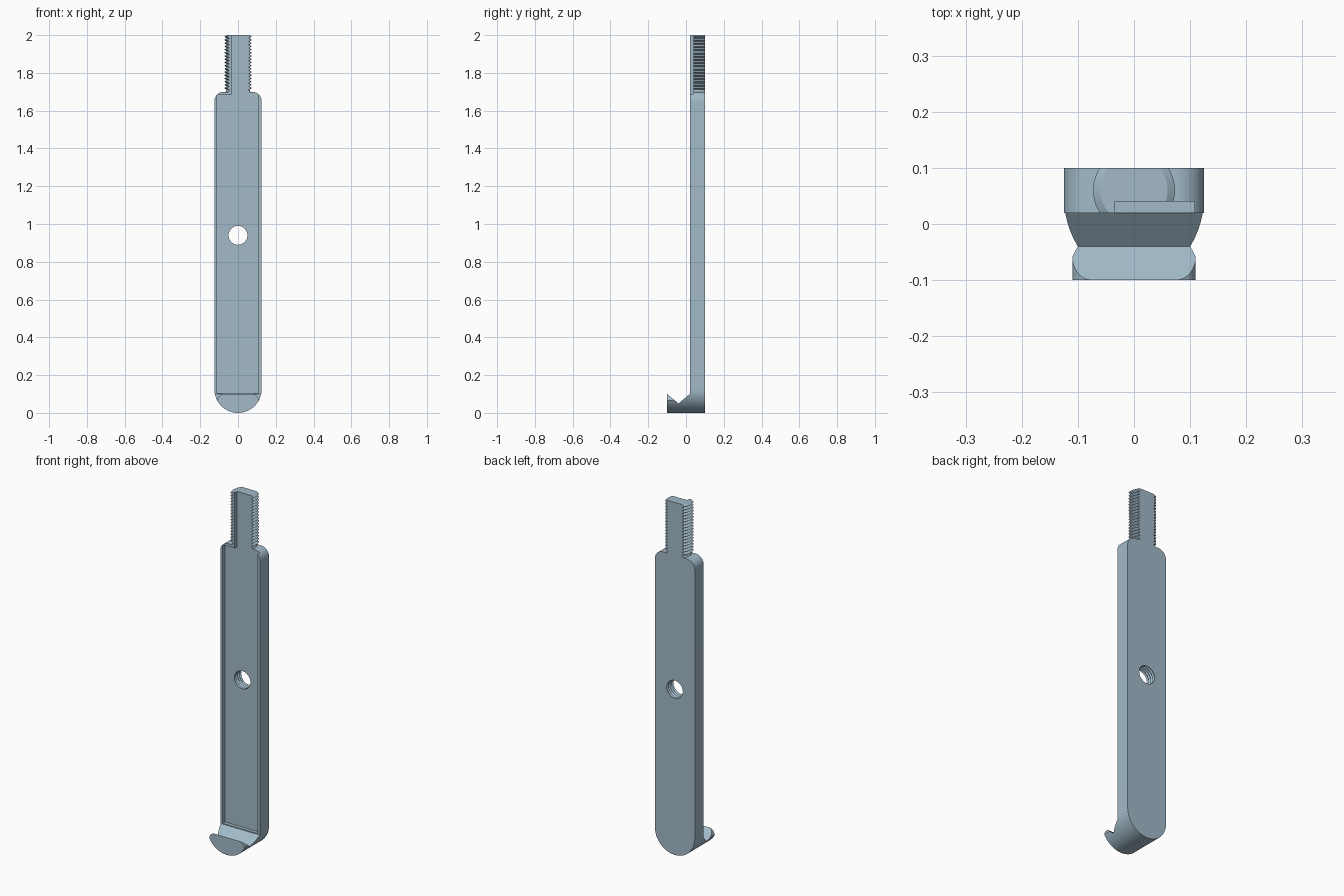
import bpy, bmesh, math
from mathutils import Matrix

if "Cube" in bpy.data.objects:
    bpy.data.objects.remove(bpy.data.objects["Cube"])

steel = bpy.data.materials.new("blue grey steel")
steel.diffuse_color = (0.36, 0.49, 0.58, 1)
steel.use_nodes = True
steel.node_tree.nodes["Principled BSDF"].inputs["Base Color"].default_value = steel.diffuse_color


def finish(name, bm):
    bmesh.ops.recalc_face_normals(bm, faces=bm.faces)
    mesh = bpy.data.meshes.new(name)
    bm.to_mesh(mesh)
    bm.free()
    mesh.materials.append(steel)
    ob = bpy.data.objects.new(name, mesh)
    bpy.context.collection.objects.link(ob)
    return ob


def prism(name, pts, to3d, a, b):
    """Extrude a closed 2D outline from a to b."""
    bm = bmesh.new()
    lo = [bm.verts.new(to3d(p, a)) for p in pts]
    hi = [bm.verts.new(to3d(p, b)) for p in pts]
    bm.faces.new(lo)
    bm.faces.new(hi)
    n = len(pts)
    for i in range(n):
        j = (i + 1) % n
        bm.faces.new((lo[i], lo[j], hi[j], hi[i]))
    return finish(name, bm)


def along_y(p, t):
    return (p[0], t, p[1])


def along_x(p, t):
    return (t, p[0], p[1])


def lathe(name, profile, matrix, steps=48):
    """Spin (radius, height) points into a capped solid."""
    bm = bmesh.new()
    rings = [[bm.verts.new((r * math.cos(2 * math.pi * k / steps),
                            r * math.sin(2 * math.pi * k / steps), h))
              for k in range(steps)] for r, h in profile]
    for a, b in zip(rings, rings[1:]):
        for k in range(steps):
            m = (k + 1) % steps
            bm.faces.new((a[k], a[m], b[m], b[k]))
    bm.faces.new(rings[0])
    bm.faces.new(rings[-1])
    bm.transform(matrix)
    return finish(name, bm)


def arc(cx, cz, r, a0, a1, n):
    return [(cx + r * math.cos(math.radians(a0 + (a1 - a0) * i / n)),
             cz + r * math.sin(math.radians(a0 + (a1 - a0) * i / n)))
            for i in range(n + 1)]


def combine(ob, tool, op):
    mod = ob.modifiers.new(tool.name, "BOOLEAN")
    mod.operation = op
    mod.solver = "EXACT"
    mod.object = tool
    bpy.context.view_layer.objects.active = ob
    bpy.ops.object.modifier_apply(modifier=mod.name)
    bpy.data.objects.remove(tool)


# Bar blank with round foot and rounded shoulders
outline = (arc(0, 0.125, 0.125, 180, 360, 40) + arc(0.075, 1.65, 0.05, 0, 90, 10)
           + arc(-0.075, 1.65, 0.05, 90, 180, 10))
body = prism("hooked_bar", outline, along_y, -0.1, 0.15)

# Threaded stem
pitch, turns = 0.017, 17
start = 2.0 - pitch * turns
profile = [(0.066, 1.66), (0.066, 1.698), (0.06, start)]
for i in range(turns):
    z = start + i * pitch
    profile += [(0.073, z + pitch * 0.5), (0.06, z + pitch)]
stem = lathe("threaded_stem", profile, Matrix.Translation((0, 0.06, 0)))
combine(body, stem, "UNION")

# Flat back, then flat front with the V notch that leaves the hook
combine(body, prism("back_cut", [(0.1, -0.5), (0.5, -0.5), (0.5, 2.5), (0.1, 2.5)],
                    along_x, -0.5, 0.5), "DIFFERENCE")
combine(body, prism("notch_cut", [(-0.04, 0.05), (0.02, 0.1), (0.02, 2.3),
                                  (-0.22, 2.3), (-0.22, 0.2)],
                    along_x, -0.5, 0.5), "DIFFERENCE")

# Rounded corners of the hook lip
for s in (-1, 1):
    corner = arc(0.075, 0.065, 0.035, 90, 0, 8) + [(0.2, 0.065), (0.2, 0.2), (0.075, 0.2)]
    combine(body, prism("lip_cut", [(s * x, z) for x, z in corner],
                        along_y, -0.3, -0.03), "DIFFERENCE")

# Shallow front pocket that continues up the stem as a channel
combine(body, prism("pocket_cut", [(-0.11, 0.105), (0.108, 0.105), (0.108, 2.2),
                                   (-0.035, 2.2), (-0.035, 1.685), (-0.11, 1.685)],
                    along_y, -0.01, 0.04), "DIFFERENCE")

# Threaded cross hole
hole = []
for i in range(8):
    hole += [(0.05, i * 0.015), (0.056, i * 0.015 + 0.0075)]
hole.append((0.05, 0.12))
turn = Matrix.Translation((0, 0.01, 0.94)) @ Matrix.Rotation(-math.pi / 2, 4, "X")
combine(body, lathe("hole_cut", hole, turn, 32), "DIFFERENCE")

# Smooth curves, sharp edges
body.select_set(True)
bpy.context.view_layer.objects.active = body
bpy.ops.object.shade_smooth_by_angle(angle=math.radians(30))
